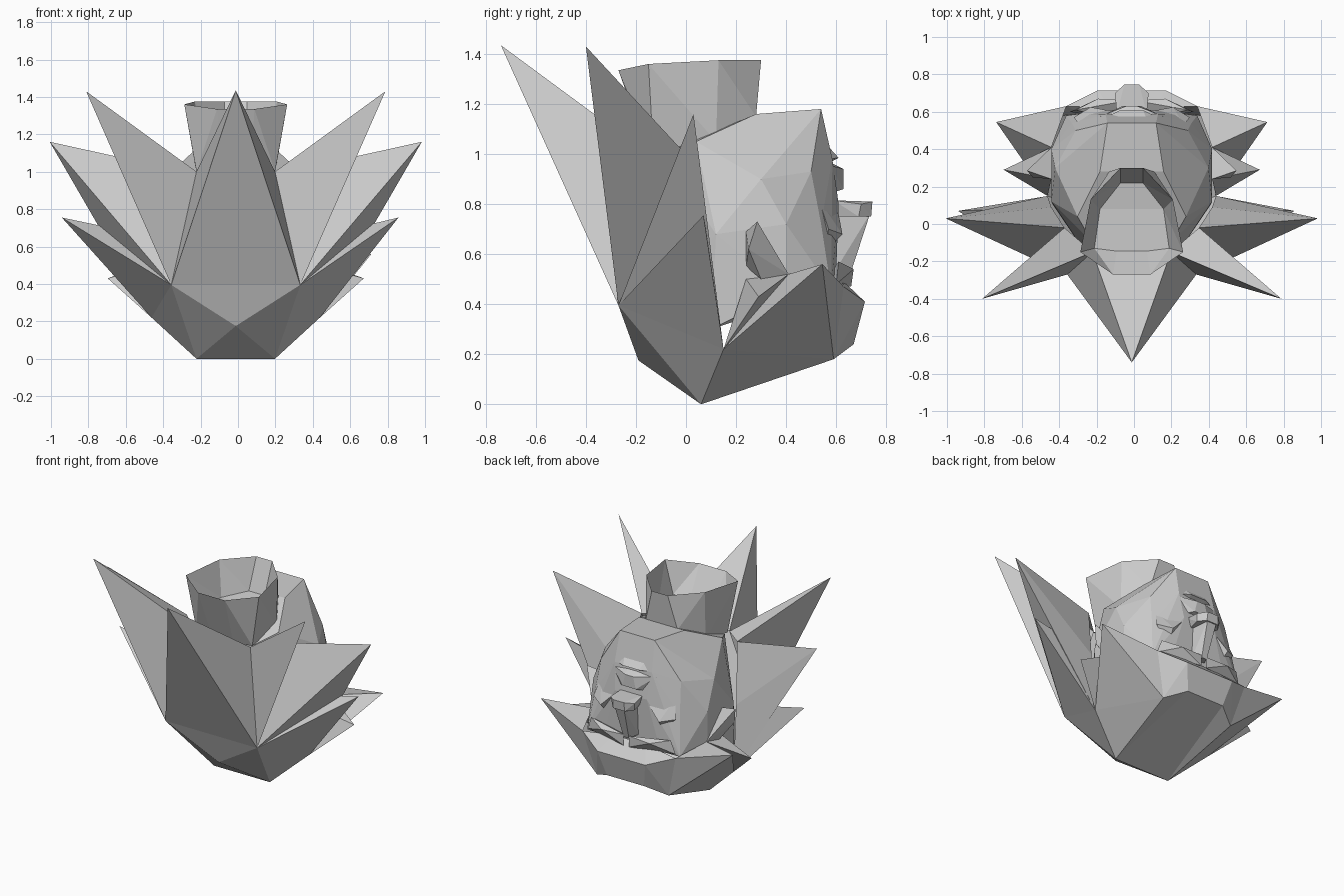
import bpy, bmesh

cube = bpy.data.objects.get("Cube")
if cube:
    bpy.data.objects.remove(cube, do_unlink=True)

grey = bpy.data.materials.new("plain_grey")
colour = (0.6, 0.6, 0.6, 1)
grey.use_nodes = True
grey.diffuse_color = colour
grey.node_tree.nodes["Principled BSDF"].inputs["Base Color"].default_value = colour
MID = -0.012  # x of the symmetry plane


def finish(name, bm):
    mesh = bpy.data.meshes.new(name)
    bm.to_mesh(mesh)
    bm.free()
    mesh.materials.append(grey)
    obj = bpy.data.objects.new(name, mesh)
    bpy.context.collection.objects.link(obj)
    return obj


def place(p, side):
    return (MID + side * p[0], p[1], p[2])


def hull(name, points, sides=(1, -1)):
    """Faceted solid around the points; both sides together."""
    bm = bmesh.new()
    for s in sides:
        for p in points:
            bm.verts.new(place(p, s))
    bmesh.ops.remove_doubles(bm, verts=bm.verts, dist=0.001)
    out = bmesh.ops.convex_hull(bm, input=bm.verts)
    inside = [v for v in out["geom_interior"] if isinstance(v, bmesh.types.BMVert)]
    bmesh.ops.delete(bm, geom=inside, context="VERTS")
    bmesh.ops.recalc_face_normals(bm, faces=bm.faces)
    return finish(name, bm)


def pair(name, points):
    """One solid on each side."""
    for side, label in ((1, "left"), (-1, "right")):
        hull(f"{label}_{name}", points, (side,))


# Skull and jaw, chin upward
hull("head", [
    (.13, .54, 1.18), (.17, .28, 1.16), (.29, .04, 1.05), (.21, -.1, 1.0),
    (.30, .50, .93), (.14, .585, .98), (.41, .30, .90), (.43, .40, .72),
    (.43, .12, .68), (.32, .54, .72), (.12, .61, .80), (.20, .60, .52),
    (.35, .58, .46), (.43, .40, .45), (.42, .10, .3), (.25, -.15, .4)])

# Nose: bridge and flared tip
hull("nose_bridge", [(.035, .735, .76), (.05, .58, .78), (.02, .67, .6),
                     (.05, .60, .54), (.02, .66, .53)])
hull("nose_tip", [(.04, .745, .81), (.045, .74, .75), (.09, .70, .80),
                  (.085, .69, .75), (.08, .59, .815), (.06, .59, .75)])

# Lips, cheeks and brows
hull("upper_lip", [(.03, .63, .94), (.05, .63, .86), (.17, .575, .955),
                   (.12, .57, .84), (.04, .58, .965)])
hull("lower_lip", [(.06, .61, .985), (.14, .57, .98), (.08, .56, 1.04),
                   (.06, .57, .965)])
pair("cheek", [(.14, .61, .76), (.22, .625, .68), (.31, .57, .70),
               (.28, .53, .82), (.2, .55, .60)])
pair("brow", [(.02, .66, .545), (.02, .66, .47), (.18, .67, .54),
              (.30, .61, .57), (.33, .60, .48), (.1, .56, .5)])

# Ears
pair("ear", [(.56, .285, .73), (.53, .25, .62), (.43, .24, .69),
             (.42, .24, .55), (.43, .41, .52), (.45, .30, .50)])


# Open neck: outer wall, inner wall and floor
def ring(bm, half):
    points = [place(p, 1) for p in half] + [place(p, -1) for p in reversed(half)]
    return [bm.verts.new(p) for p in points]


rim = [(.06, .30, 1.375), (.22, .13, 1.375), (.275, -.15, 1.36), (.10, -.27, 1.335)]
base = [(.12, .28, 1.15), (.22, .12, 1.05), (.21, -.13, 1.0), (.08, -.15, 1.0)]
floor = [(.06, .22, 1.17), (.17, .08, 1.15), (.20, -.13, 1.15), (.08, -.145, 1.15)]
bm = bmesh.new()
loops = [ring(bm, half) for half in (base, rim, floor)]
for low, high in zip(loops, loops[1:]):
    for i in range(len(low)):
        j = (i + 1) % len(low)
        bm.faces.new((low[i], low[j], high[j], high[i]))
bm.faces.new(loops[-1])
bmesh.ops.triangulate(bm, faces=bm.faces)
bmesh.ops.recalc_face_normals(bm, faces=bm.faces)
finish("neck", bm)

# Hair: shell landmarks on one side, and spike tips
P = {
    "bottom": (.21, .06, 0), "back": (0, -.19, .175), "rear": (.345, -.27, .395),
    "side": (.45, .15, .22), "nape": (.21, -.15, 1.0), "behind": (.36, -.02, 1.02),
    "temple": (.43, .09, .65), "front": (.27, .59, .18), "fringe": (.35, .63, .47),
    "bang": (.18, .715, .41), "bang_low": (.14, .67, .24), "burn": (.43, .41, .52),
    "lobe": (.43, .24, .5), "hairline": (.12, .62, .50),
    "tip_a": (.80, -.40, 1.43), "tip_b": (.995, .03, 1.16), "tip_c": (.90, .07, .755),
    "tip_d": (.725, .545, .56), "tip_e": (.685, .29, .43), "tip_back": (0, -.74, 1.435),
}
SHIFT = {"tip_c": -.03}  # slightly uneven tips
SHELL = ["bottom back rear", "bottom rear side", "bottom side front",
         "bottom front bang_low", "front fringe bang bang_low",
         "fringe hairline bang", "tip_back rear nape"]
SPIKES = {"tip_a": "rear nape behind", "tip_b": "rear behind temple side",
          "tip_c": "rear temple side", "tip_d": "side burn fringe front",
          "tip_e": "side lobe burn"}
ACROSS = ["bottom back", "back rear", "rear tip_back", "tip_back nape",
          "bottom bang_low", "bang_low bang", "bang hairline"]

bm = bmesh.new()
cache = {}


def vert(name, side):
    side = 1 if P[name][0] == 0 else side
    if (name, side) not in cache:
        x, y, z = place(P[name], side)
        cache[name, side] = bm.verts.new((x + SHIFT.get(name, 0), y, z))
    return cache[name, side]


def face(verts):
    verts = list(dict.fromkeys(verts))
    if len(verts) > 2:
        bm.faces.new(verts)


for side in (1, -1):
    for names in SHELL:
        face([vert(n, side) for n in names.split()][::side])
    for tip, names in SPIKES.items():
        names = names.split()
        for a, b in zip(names, names[1:] + names[:1]):
            corners = [vert(tip, side), vert(a, side), vert(b, side)]
            if bm.faces.get(corners) is None:
                face(corners[::side])
for names in ACROSS:
    a, b = names.split()
    face([vert(a, 1), vert(b, 1), vert(b, -1), vert(a, -1)])
bmesh.ops.triangulate(bm, faces=bm.faces)
bmesh.ops.recalc_face_normals(bm, faces=bm.faces)
finish("spiky_hair", bm)
